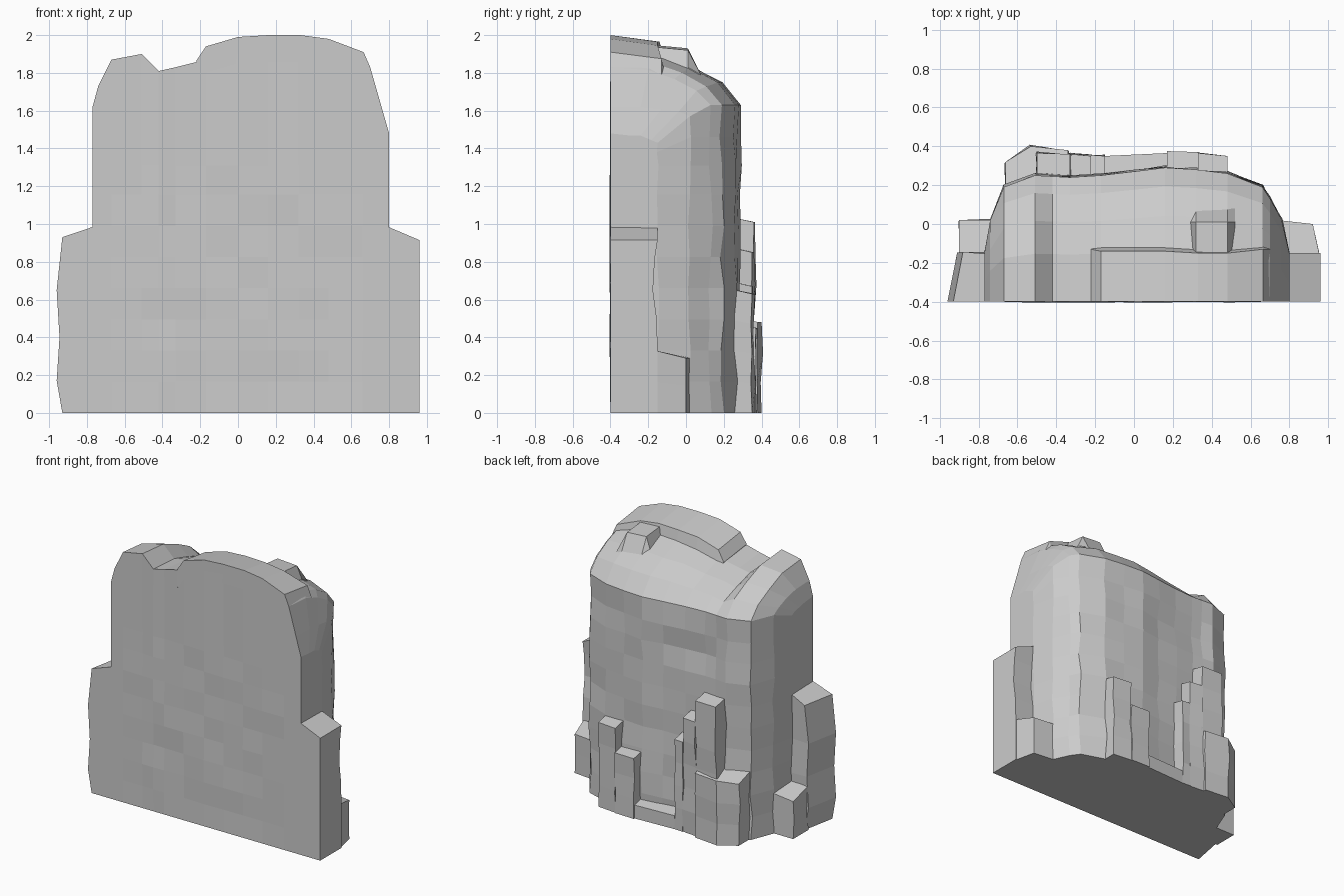
import bpy, bmesh, random
random.seed(4)


def jit(a):
    return random.uniform(-a, a)


def loft(name, rings):
    """Skin a list of equal-length closed rings and cap both ends."""
    bm = bmesh.new()
    vs = [[bm.verts.new(p) for p in r] for r in rings]
    n = len(vs[0])
    for a, b in zip(vs, vs[1:]):
        for i in range(n):
            j = (i + 1) % n
            bm.faces.new((a[i], a[j], b[j], b[i]))
    bm.faces.new(vs[0])
    bm.faces.new(vs[-1])
    bmesh.ops.recalc_face_normals(bm, faces=bm.faces)
    me = bpy.data.meshes.new(name)
    bm.to_mesh(me)
    bm.free()
    ob = bpy.data.objects.new(name, me)
    bpy.context.collection.objects.link(ob)
    return ob


def pillar(name, foot, tops, wob=0.008):
    """Rough upright block: footprint corners, each with its own top height."""
    n = max(1, round(max(tops) / 0.17))
    rings = []
    for k in range(n + 1):
        w = wob if 0 < k < n else 0
        rings.append([(x + jit(w), y + jit(w), t * k / n)
                      for (x, y), t in zip(foot, tops)])
    return loft(name, rings)


# main rock wall with its raised left corner: x station, front top height, back depth
stations = [(-0.77, 1.62, -0.15), (-0.74, 1.73, 0.02), (-0.67, 1.87, 0.19),
            (-0.51, 1.9, 0.25), (-0.42, 1.81, 0.245), (-0.33, 1.83, 0.24),
            (-0.17, 1.87, 0.25), (0.0, 1.91, 0.27), (0.16, 1.93, 0.29),
            (0.32, 1.93, 0.28), (0.48, 1.92, 0.26), (0.66, 1.88, 0.19),
            (0.7, 1.83, 0.13), (0.76, 1.62, 0.02), (0.8, 1.48, -0.15)]
levels = [0.165 * k for k in range(8)]
shoulder = [(0.0, 0.0), (0.38, 0.1), (0.64, 0.33), (0.86, 0.6), (1.0, 1.0)]
rings = []
for i, (x, zf, d) in enumerate(stations):
    inner = 3 <= i <= 10
    end = i in (0, len(stations) - 1)
    back = min(zf - 0.05, 1.63)
    zs = levels + [1.31]
    ring = [(x, -0.4 + (jit(0.005) if inner and k else 0), z) for k, z in enumerate(zs)]
    ring += [(x, -0.4 + (d + 0.4) * t,
              zf + (back - zf) * f + (jit(0.006) if 0 < t < 1 else 0))
             for t, f in shoulder]
    ring += [(x + jit(0.006) * (not end), d + jit(0.013) * (0.5 if end else 1), z)
             for z in [1.38 if end else 1.46] + zs[::-1]]
    rings.append(ring)
loft("rock_wall", rings)

# raised crest along the top front edge
crest = [(-0.22, 1.865, -0.13), (-0.17, 1.94, -0.14), (0.0, 1.99, -0.14),
         (0.16, 2.0, -0.14), (0.33, 2.0, -0.15), (0.48, 1.98, -0.15),
         (0.665, 1.91, -0.13), (0.7, 1.83, -0.13)]
loft("crest", [[(x, -0.4, z - 0.14), (x, -0.4, z), (x, d, z - 0.035), (x, d + 0.03, z - 0.16)]
               for x, z, d in crest])
# crest spur that runs back and blends into the shoulder
loft("crest_spur", [[(x, -0.2, 1.8), (x, -0.2, z + 0.02), (x, 0.01, z), (x, 0.08, 1.79)]
                    for x, z in [(0.29, 1.84), (0.32, 1.93), (0.48, 1.92), (0.52, 1.83)]])

# side towers and the low blocks behind them
tower_z = [(0, 0.93), (0.17, 0.96), (0.4, 0.945), (0.65, 0.96), (0.93, 0.93)]
loft("left_tower", [[(-x, -0.4, z), (-0.768, -0.4, z if z < 0.9 else 0.985),
                     (-0.75, -0.15 + jit(0.01), z if z < 0.9 else 0.985),
                     (-x + 0.05, -0.15 + jit(0.01), z)] for z, x in tower_z])
loft("right_tower", [[(0.96, -0.4, z), (0.795, -0.4, z if z < 0.9 else 0.985),
                      (0.785, y, z if z < 0.9 else 0.985), (0.96, y, z)]
                     for z, y in [(0, -0.15), (0.33, -0.15), (0.5, -0.155),
                                  (0.65, -0.175), (0.82, -0.165), (0.915, -0.15)]])
pillar("left_block", [(-0.9, -0.16), (-0.75, -0.16), (-0.72, 0.02), (-0.9, 0.02)],
       [0.33, 0.34, 0.3, 0.28])
pillar("right_block", [(0.955, -0.16), (0.77, -0.16), (0.74, 0.02), (0.92, 0.0)],
       [0.33, 0.33, 0.29, 0.29], 0.003)

# buttresses along the back: x range, outer depth at each end, height
buttresses = [(-0.5, -0.33, 0.365, 0.36, 1.02), (-0.33, -0.22, 0.36, 0.35, 0.86),
              (-0.22, -0.15, 0.355, 0.35, 0.68), (-0.15, 0.17, 0.35, 0.365, 0.11),
              (0.17, 0.33, 0.375, 0.37, 0.46), (0.33, 0.48, 0.365, 0.35, 0.64)]
for i, (a, b, ya, yb, h) in enumerate(buttresses):
    pillar(f"buttress_{i + 1}", [(a, 0.22), (b, 0.22), (b, yb), (a, ya)],
           [h + 0.02, h + 0.02, h - 0.01, h - 0.01])
pillar("corner_buttress", [(-0.66, 0.17), (-0.53, 0.22), (-0.34, 0.22), (-0.34, 0.38),
                           (-0.53, 0.4), (-0.66, 0.32)],
       [0.51, 0.52, 0.53, 0.48, 0.48, 0.46])
